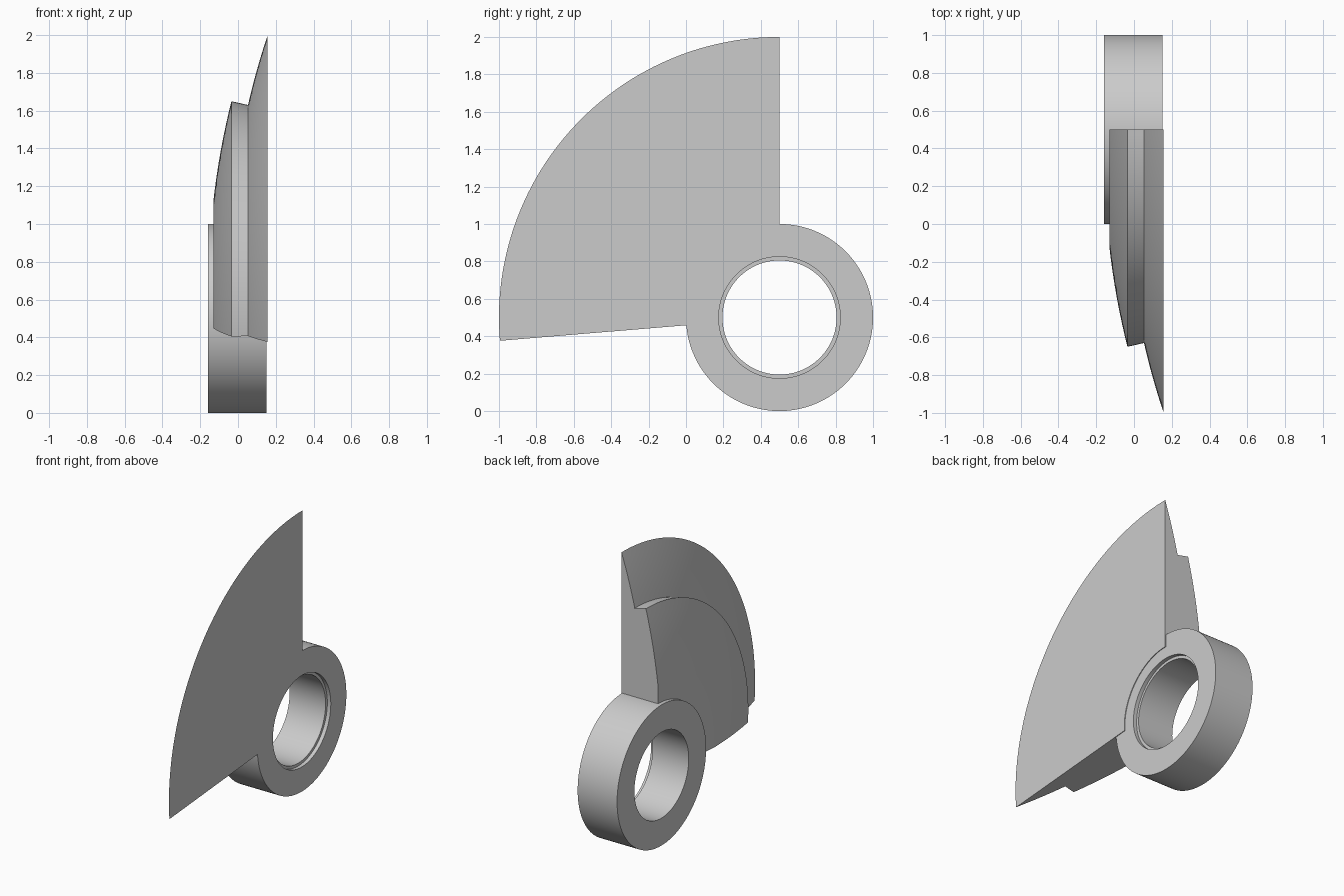
import bpy, bmesh, math

cube = bpy.data.objects.get("Cube")
if cube:
    bpy.data.objects.remove(cube)

AXIS_Y, AXIS_Z = 0.5, 0.5

steel = bpy.data.materials.new("plain grey")
steel.use_nodes = True
grey = (0.6, 0.6, 0.6, 1)
steel.diffuse_color = grey
steel.node_tree.nodes["Principled BSDF"].inputs["Base Color"].default_value = grey


def bowed(start, end, bow, steps=8):
    """Points of a (radius, x) line that bulges towards -x."""
    points = []
    for i in range(steps + 1):
        t = i / steps
        points.append((start[0] + (end[0] - start[0]) * t,
                       start[1] + (end[1] - start[1]) * t - 4 * bow * t * (1 - t)))
    return points


def revolve(name, profile, start, sweep, steps):
    """Turn a closed (radius, x) profile about the shared axis."""
    bm = bmesh.new()
    full = sweep == 360
    rows = []
    for i in range(steps if full else steps + 1):
        a = math.radians(start + sweep * i / steps)
        rows.append([bm.verts.new((x, AXIS_Y + r * math.cos(a), AXIS_Z + r * math.sin(a)))
                     for r, x in profile])
    n = len(profile)
    for i in range(steps):
        a, b = rows[i], rows[(i + 1) % len(rows)]
        for j in range(n):
            k = (j + 1) % n
            bm.faces.new((a[j], a[k], b[k], b[j]))
    if not full:
        bm.faces.new(rows[0])
        bm.faces.new(rows[-1])
    bmesh.ops.recalc_face_normals(bm, faces=bm.faces)
    mesh = bpy.data.meshes.new(name)
    bm.to_mesh(mesh)
    bm.free()
    mesh.materials.append(steel)
    obj = bpy.data.objects.new(name, mesh)
    bpy.context.collection.objects.link(obj)
    bpy.ops.object.select_all(action='DESELECT')
    obj.select_set(True)
    bpy.context.view_layer.objects.active = obj
    bpy.ops.object.shade_smooth_by_angle(angle=math.radians(10))
    return obj


# Hub ring with a shallow counterbore on its left side
revolve("hub_ring", [(0.305, -0.158), (0.5, -0.158), (0.5, 0.152),
                     (0.325, 0.152), (0.325, 0.125), (0.305, 0.125)], 0, 360, 160)

# Sector blade: flat left face, stepped and bowed right face
blade_profile = [(0.41, 0.157)]
blade_profile += bowed((1.5, 0.157), (1.13, 0.053), 0.005)
blade_profile += bowed((1.15, -0.035), (0.625, -0.13), 0.009)
blade_profile += [(0.41, -0.13)]
revolve("sector_blade", blade_profile, 90, 94.75, 64)
